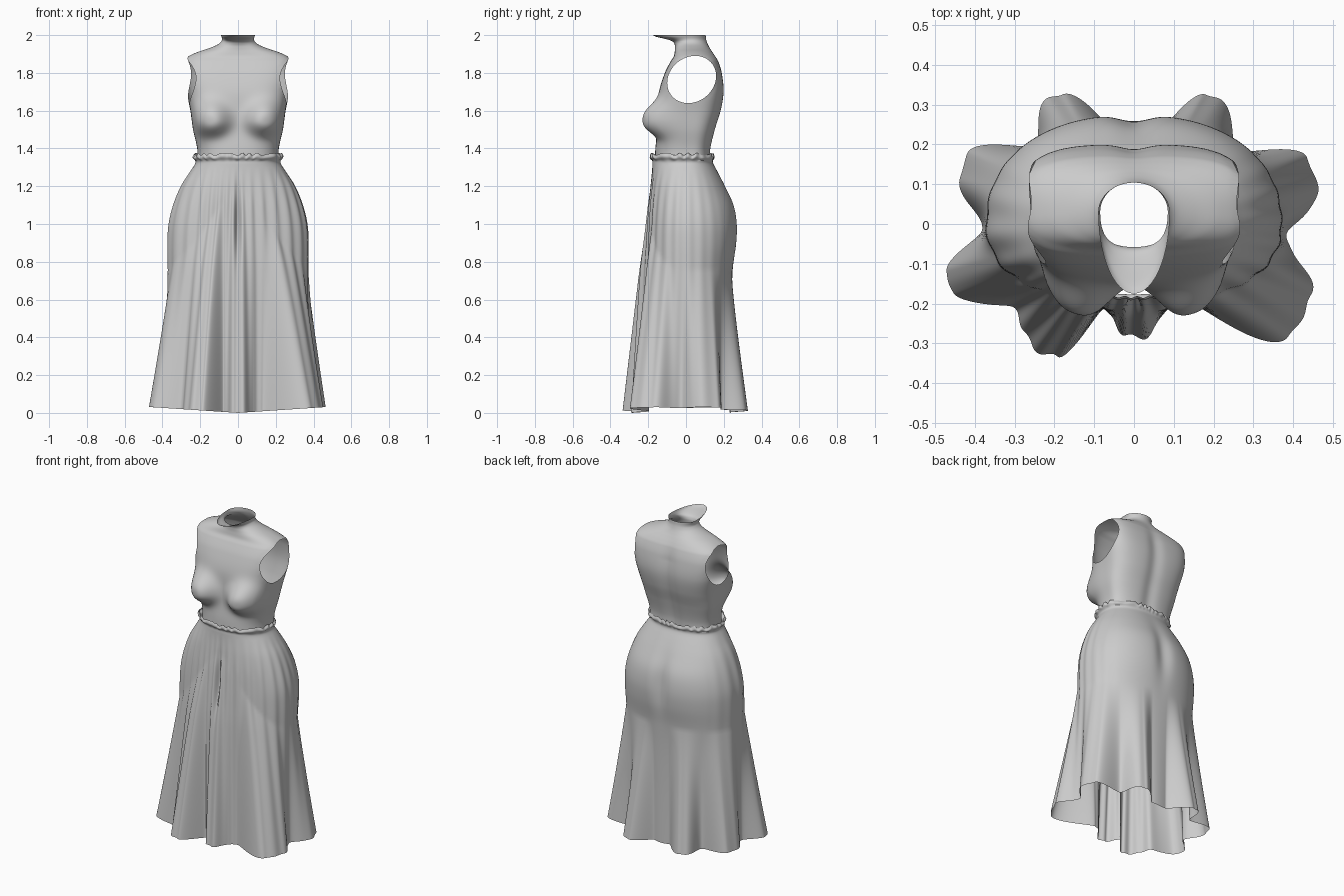
import bpy, bmesh, math

if "Cube" in bpy.data.objects:
    bpy.data.objects.remove(bpy.data.objects["Cube"])


def sample(keys, z):
    """Smooth (Hermite) interpolation of key rows (z, a, b, ...) sorted by rising z."""
    z = min(max(z, keys[0][0]), keys[-1][0])
    i = 0
    while i < len(keys) - 2 and z > keys[i + 1][0]:
        i += 1
    k0, k1 = keys[i], keys[i + 1]
    kp, kn = keys[max(i - 1, 0)], keys[min(i + 2, len(keys) - 1)]
    h = k1[0] - k0[0]
    t = (z - k0[0]) / h
    out = []
    for c in range(1, len(k0)):
        m0 = (k1[c] - kp[c]) / (k1[0] - kp[0]) * h
        m1 = (kn[c] - k0[c]) / (kn[0] - k0[0]) * h
        out.append((2*t**3 - 3*t*t + 1) * k0[c] + (t**3 - 2*t*t + t) * m0
                   + (3*t*t - 2*t**3) * k1[c] + (t**3 - t*t) * m1)
    return out


def clamp(v):
    return max(0, min(1, v))


def polar(a, w, front, back, n):
    """Radius of a superellipse with different front and back depth."""
    d = back if math.sin(a) > 0 else front
    return (abs(math.cos(a) / w)**n + abs(math.sin(a) / d)**n)**(-1 / n)


def loft(name, rows, segs, point, edit=None):
    bm = bmesh.new()
    rings = [[bm.verts.new(point(2 * math.pi * s / segs, z)) for s in range(segs)] for z in rows]
    for lo, hi in zip(rings, rings[1:]):
        for s in range(segs):
            e = (s + 1) % segs
            bm.faces.new((lo[s], lo[e], hi[e], hi[s]))
    if edit:
        edit(bm)
    for f in bm.faces:
        f.smooth = True
    me = bpy.data.meshes.new(name)
    bm.to_mesh(me)
    bm.free()
    ob = bpy.data.objects.new(name, me)
    bpy.context.collection.objects.link(ob)
    return ob


def steps(a, b, n):
    return [a + (b - a) * i / n for i in range(n)]


# Torso: z, half width, front y, back y, squareness
TORSO = [
    (1.33, .214, -.165, .128, 2.6), (1.40, .216, -.162, .132, 2.6),
    (1.50, .238, -.152, .155, 2.8), (1.60, .252, -.150, .185, 3.1),
    (1.70, .270, -.143, .200, 3.4), (1.80, .284, -.112, .190, 3.6),
    (1.86, .284, -.082, .172, 3.3), (1.885, .266, -.066, .158, 2.9),
    (1.91, .215, -.060, .141, 2.4), (1.93, .155, -.058, .127, 2.1),
    (1.95, .108, -.060, .116, 2.0), (1.968, .088, -.074, .109, 2.0),
    (1.98, .085, -.110, .106, 2.0), (1.99, .087, -.155, .105, 2.0),
    (2.0, .090, -.175, .104, 2.0)]
CY = .03


def torso_point(a, z):
    w, f, b, n = sample(TORSO, z)
    r = polar(a, w, CY - f, b - CY, n)
    x, y = r * math.cos(a), CY + r * math.sin(a)
    # upper body is wider at the back
    x *= 1 + .25 * (y - CY) * clamp((z - 1.55) / .15) * clamp((1.93 - z) / .06)
    if y < CY:      # bust
        v = .075 if z < 1.545 else .10
        d = ((abs(x) - .15) / .1)**2 + ((z - 1.545) / v)**2
        y -= .09 * math.exp(-d**1.4) * clamp((CY - y) / .12)
    else:           # spine groove
        y -= .012 * math.exp(-(x / .045)**2) * clamp((1.93 - z) / .15)
    return x, y, z


def arm_offset(co):
    dz = co.z - 1.765
    return (co.y - .03 - .15 * dz) / .128, dz / .125


def cut_armholes(bm):
    inside = [v for v in bm.verts if abs(v.co.x) > .15 and math.hypot(*arm_offset(v.co)) < 1]
    bmesh.ops.delete(bm, geom=inside, context='VERTS')
    for v in bm.verts:
        if v.is_boundary and 1.4 < v.co.z < 1.95:
            # move the rim onto the opening's ellipse, staying on the body surface
            u, w = arm_offset(v.co)
            k = math.hypot(u, w)
            dz = w / k * .125
            z, y = 1.765 + dz, .03 + .15 * dz + u / k * .128
            lo, hi = -1.5, 1.5
            for _ in range(30):
                mid = (lo + hi) / 2
                lo, hi = (mid, hi) if torso_point(mid, z)[1] < y else (lo, mid)
            v.co = (math.copysign(torso_point(lo, z)[0], v.co.x), y, z)


loft("torso", steps(1.33, 1.84, 60) + steps(1.84, 2.0, 48) + [2.0], 176, torso_point, cut_armholes)

# Skirt body: z, half width, front depth, back depth
SKIRT = [
    (0, .362, .215, .235), (.4, .367, .215, .237), (.75, .370, .212, .248),
    (.9, .372, .205, .270), (1.0, .366, .20, .274), (1.1, .342, .195, .257),
    (1.2, .302, .187, .21), (1.28, .252, .180, .167), (1.32, .226, .178, .145),
    (1.335, .226, .178, .143), (1.352, .238, .190, .150), (1.37, .230, .184, .143)]
# Hem folds: angle in degrees, radius at each ridge and valley
HEM = [
    (-178, .38), (-166, .487), (-159, .485), (-145, .37), (-126, .402), (-120, .385),
    (-109, .225), (-94, .28), (-85, .288), (-69, .23), (-57, .23), (-36, .484),
    (-22, .482), (-5, .385), (11, .472), (21, .466), (36, .32), (55, .382), (61, .372),
    (76, .24), (100, .235), (119, .372), (125, .385), (141, .32), (157, .455),
    (165, .453), (182, .38)]


def hem_radius(a):
    d = (math.degrees(a) + 178) % 360 - 178
    for (d0, r0), (d1, r1) in zip(HEM, HEM[1:]):
        if d0 <= d <= d1:
            t = (d - d0) / (d1 - d0)
            return r0 + (r1 - r0) * t * t * (3 - 2 * t)


def skirt_point(a, z):
    w, f, b = sample(SKIRT, z)
    base = polar(a, w, f, b, 2.25)
    s = math.sin(a)
    # folds begin higher at the front than at the sides and back
    start = .76 + .42 * max(0, -s)**2
    t = max(0, (start - z) / start)
    r = base + (hem_radius(a) - base) * t
    # fine pleats, mostly at the front and sides
    pleat = clamp((1.3 - z) / .2) * clamp(.6 - s) if s < .6 else 0
    r += .004 * math.sin(30 * a + 2 * math.sin(3 * a)) * min(1, pleat)
    x, y = r * math.cos(a), r * math.sin(a)
    if s < 0:       # centre front crease
        y += .03 * math.exp(-(x / .016)**2) * math.exp(-((z - 1.0) / .16)**2)
    else:           # seat cleft
        y -= .02 * math.exp(-(x / .05)**2) * math.exp(-((z - 1.02) / .16)**2)
    # gathered waist edge
    g = clamp((z - 1.33) / .03)
    k = 1 + .014 * g * math.sin(26 * a + 3 * math.sin(4 * a))
    zz = z + .006 * g * math.sin(19 * a + 3 * math.sin(5 * a))
    zz += max(0, 1 - z / .7) * .03 * min(1, abs(x) / .45)
    return x * k, y * k, zz


loft("skirt", steps(0, 1.3, 65) + steps(1.3, 1.37, 14) + [1.37], 480, skirt_point)
